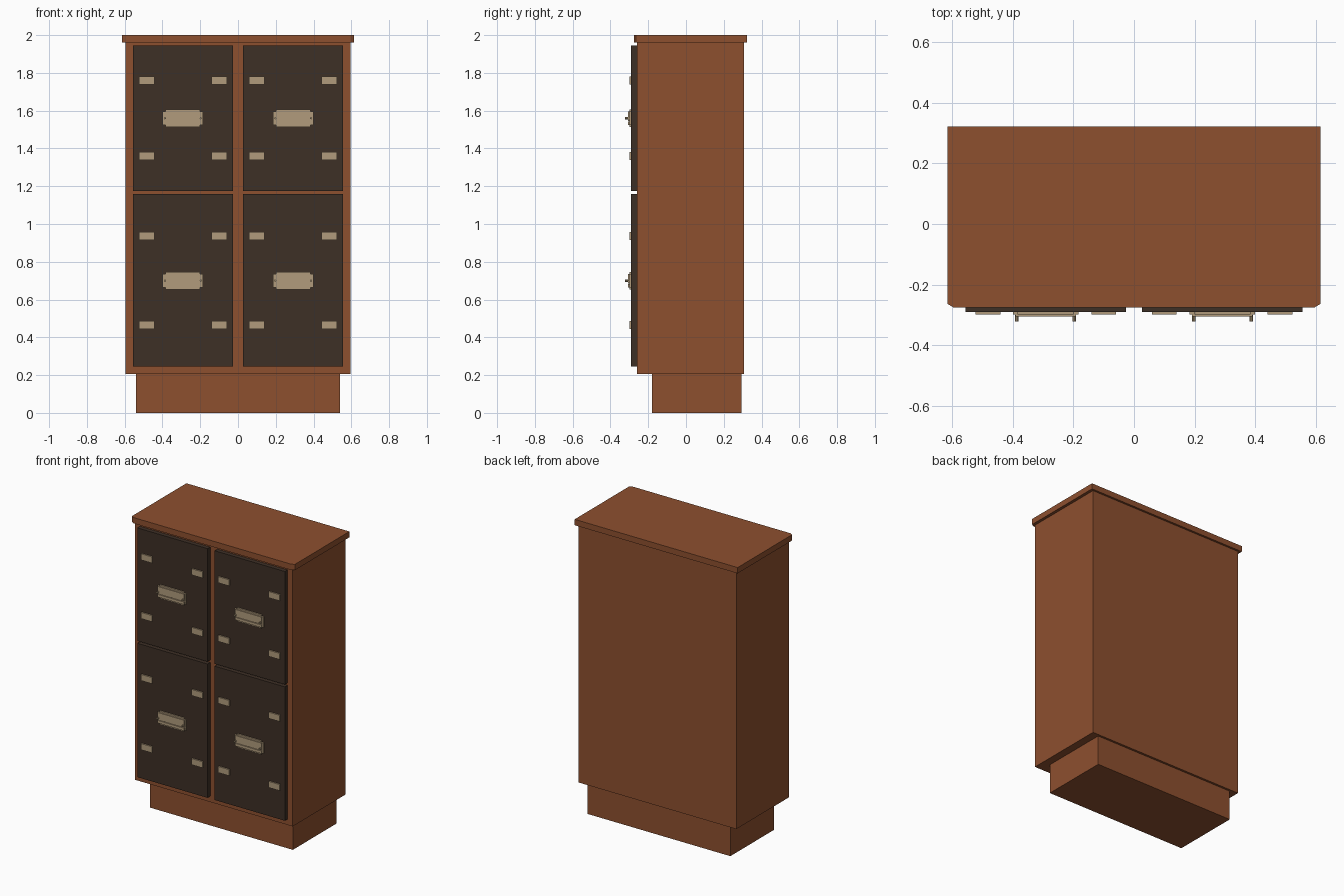
import bpy, bmesh, math

if "Cube" in bpy.data.objects:
    bpy.data.objects.remove(bpy.data.objects["Cube"])


def material(name, rgb):
    m = bpy.data.materials.new(name)
    m.diffuse_color = (*rgb, 1)
    m.use_nodes = True
    m.node_tree.nodes["Principled BSDF"].inputs["Base Color"].default_value = m.diffuse_color
    return m


WOOD = material("reddish wood", (0.27, 0.08, 0.028))
DARK = material("dark panel", (0.047, 0.029, 0.019))
BRASS = material("pale brass", (0.44, 0.33, 0.20))


def finish(name, bm, mat):
    bmesh.ops.recalc_face_normals(bm, faces=bm.faces)
    me = bpy.data.meshes.new(name)
    bm.to_mesh(me)
    bm.free()
    me.materials.append(mat)
    ob = bpy.data.objects.new(name, me)
    bpy.context.collection.objects.link(ob)
    return ob


def box(name, x, y, z, mat):
    """Box from (min, max) pairs."""
    bm = bmesh.new()
    bmesh.ops.create_cube(bm, size=1)
    for v in bm.verts:
        v.co = [r[0] if c < 0 else r[1] for c, r in zip(v.co, (x, y, z))]
    return finish(name, bm, mat)


def extrude(name, pts, vec, mat):
    """Flat outline pushed along a vector."""
    bm = bmesh.new()
    f = bm.faces.new([bm.verts.new(p) for p in pts])
    r = bmesh.ops.extrude_face_region(bm, geom=[f])
    bmesh.ops.translate(bm, vec=vec,
                        verts=[g for g in r["geom"] if isinstance(g, bmesh.types.BMVert)])
    return finish(name, bm, mat)


# Carcass and plinth
box("plinth", (-0.54, 0.54), (-0.18, 0.293), (0, 0.205), WOOD)
box("cabinet_body", (-0.595, 0.595), (-0.26, 0.308), (0.205, 1.96), WOOD)

# Top board with clipped front corners
extrude("top_board", [(-0.615, 0.322, 1.96), (0.615, 0.322, 1.96),
                      (0.615, -0.264, 1.96), (0.595, -0.276, 1.96),
                      (-0.595, -0.276, 1.96), (-0.615, -0.264, 1.96)],
        (0, 0, 0.04), WOOD)

DOOR_Y = -0.29
rows = [("lower", 0.245, 1.158, 0.70, (0.465, 0.937)),
        ("upper", 1.174, 1.945, 1.56, (1.36, 1.76))]

for side, s in (("left", -1), ("right", 1)):
    for row, z0, z1, hz, latch_z in rows:
        tag = f"{row}_{side}"
        # Door panel
        xs = sorted((s * 0.027, s * 0.557))
        box(f"door_{tag}", xs, (DOOR_Y, -0.259), (z0, z1), DARK)

        # Four corner plates
        for z in latch_z:
            for x in (0.1, 0.482):
                box(f"corner_plate_{tag}", (s * x - 0.041, s * x + 0.041),
                    (-0.299, DOOR_Y + 0.001), (z - 0.021, z + 0.021), BRASS)

        # Handle: stepped backplate, raised bars and two pegs
        cx = s * 0.292
        w, wi, h, hi = 0.108, 0.092, 0.046, 0.036
        outline = [(-w, -hi), (-wi, -hi), (-wi, -h), (wi, -h), (wi, -hi), (w, -hi),
                   (w, hi), (wi, hi), (wi, h), (-wi, h), (-wi, hi), (-w, hi)]
        extrude(f"handle_plate_{tag}",
                [(cx + x, DOOR_Y + 0.001, hz + z) for x, z in outline],
                (0, -0.010, 0), BRASS)
        for a, b in ((-0.036, -0.018), (-0.014, 0.036)):
            box(f"handle_bar_{tag}", (cx - 0.1, cx + 0.1), (-0.306, -0.298),
                (hz + a, hz + b), BRASS)
        for d in (-0.095, 0.095):
            ring = [(cx + d + 0.006 * math.cos(t * math.pi / 4), -0.30,
                     hz + 0.006 * math.sin(t * math.pi / 4)) for t in range(8)]
            extrude(f"handle_peg_{tag}", ring, (0, -0.022, 0), BRASS)
